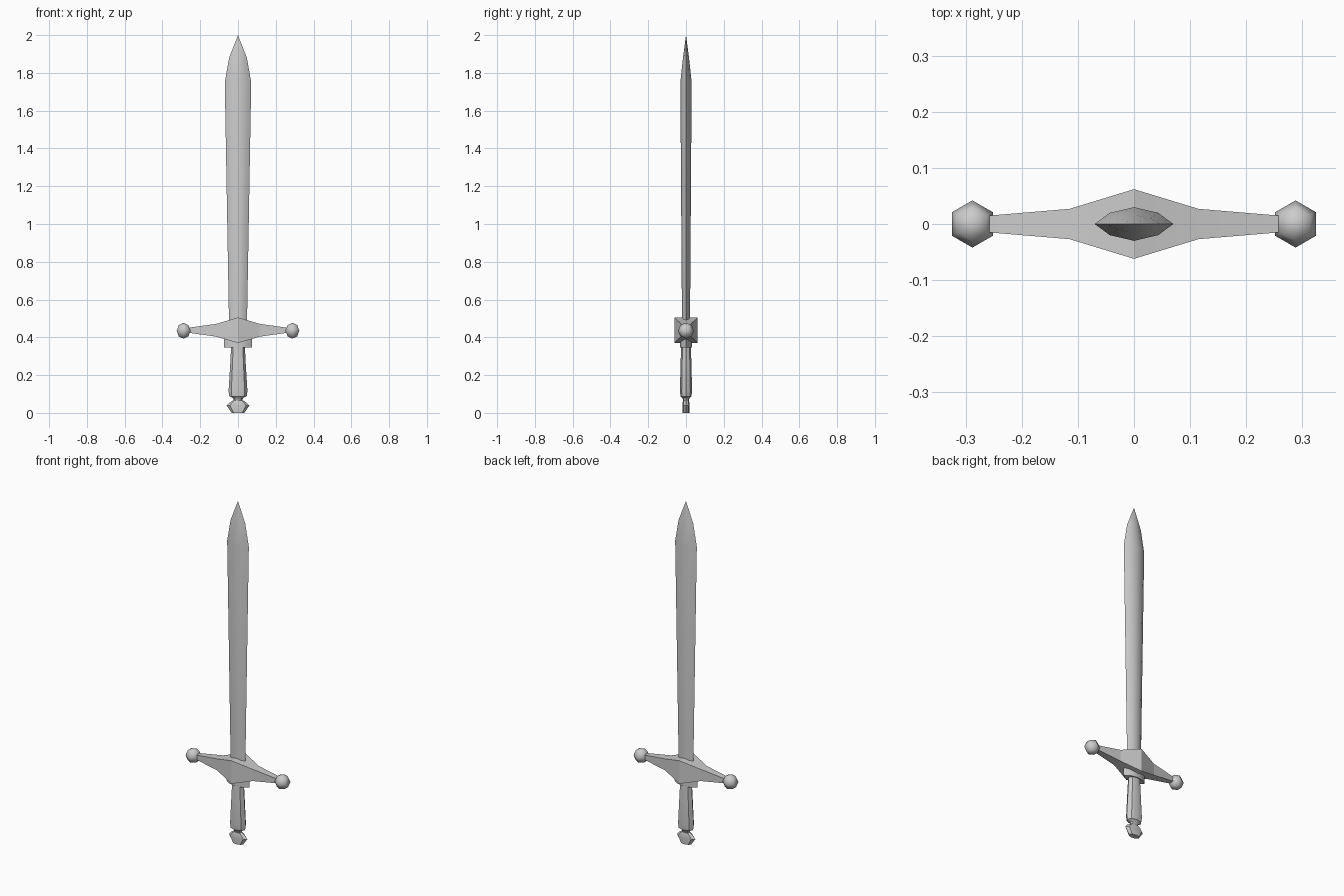
import bpy, bmesh, math

if "Cube" in bpy.data.objects:
    bpy.data.objects.remove(bpy.data.objects["Cube"])

steel = bpy.data.materials.new("grey steel")
steel.diffuse_color = (0.6, 0.6, 0.6, 1)
steel.use_nodes = True
steel.node_tree.nodes["Principled BSDF"].inputs["Base Color"].default_value = steel.diffuse_color

# Unit cross-sections
LENS = [(1, 0), (0.62, 0.66), (0, 1), (-0.62, 0.66),
        (-1, 0), (-0.62, -0.66), (0, -1), (0.62, -0.66)]
ROUND = [(math.cos(i * math.pi / 4), math.sin(i * math.pi / 4)) for i in range(8)]
SQUARE = [(1, 1), (-1, 1), (-1, -1), (1, -1)]


def finish(name, bm, angle=30):
    bmesh.ops.recalc_face_normals(bm, faces=bm.faces)
    mesh = bpy.data.meshes.new(name)
    bm.to_mesh(mesh)
    bm.free()
    mesh.materials.append(steel)
    obj = bpy.data.objects.new(name, mesh)
    bpy.context.collection.objects.link(obj)
    bpy.ops.object.select_all(action='DESELECT')
    obj.select_set(True)
    bpy.context.view_layer.objects.active = obj
    bpy.ops.object.shade_smooth_by_angle(angle=math.radians(angle))
    return obj


def loft(name, section, levels, place, tip=None, angle=30):
    """Skin scaled copies of a section; levels are (position, half_a, half_b)."""
    bm = bmesh.new()
    rings = [[bm.verts.new(place(a * ha, b * hb, p)) for a, b in section]
             for p, ha, hb in levels]
    n = len(section)
    for lo, hi in zip(rings, rings[1:]):
        for i in range(n):
            j = (i + 1) % n
            bm.faces.new((lo[i], lo[j], hi[j], hi[i]))
    bm.faces.new(rings[0][::-1])
    if tip is None:
        bm.faces.new(rings[-1])
    else:
        v = bm.verts.new(place(0, 0, tip))
        for i in range(n):
            bm.faces.new((rings[-1][i], rings[-1][(i + 1) % n], v))
    return finish(name, bm, angle)


def upright(a, b, p):
    return (a, b, p)


def sideways(a, b, p):
    return (p, a, 0.4375 + b)


# Blade widening upward, then drawn in to a point
loft("blade", LENS, [(0.44, 0.047, 0.021), (1.75, 0.07, 0.03), (1.88, 0.047, 0.016)],
     upright, tip=2.0)

# Crossguard tapering from a tall centre
half = [(0.115, 0.027, 0.034), (0.27, 0.014, 0.012)]
loft("crossguard", SQUARE,
     [(-p, a, b) for p, a, b in half[::-1]] + [(0, 0.062, 0.0675)] + half,
     sideways, angle=12)

# Guard end balls
for side, label in ((-1, "left"), (1, "right")):
    bm = bmesh.new()
    bmesh.ops.create_uvsphere(bm, u_segments=6, v_segments=4, radius=0.042)
    for v in bm.verts:
        v.co.x += side * 0.288
        v.co.z += 0.435
    finish(label + "_guard_ball", bm, 80)

# Collar under the guard
loft("collar", LENS, [(0.345, 0.073, 0.031), (0.40, 0.073, 0.031)], upright)

# Grip, swelling toward the bottom and closing to a neck
loft("grip", ROUND, [(0.06, 0.022, 0.015), (0.078, 0.026, 0.018), (0.088, 0.046, 0.029),
                     (0.115, 0.05, 0.032), (0.26, 0.041, 0.029), (0.36, 0.036, 0.025)],
     upright, angle=40)

# Flattened pommel
loft("pommel", ROUND, [(0, 0.033, 0.018), (0.038, 0.06, 0.019),
                       (0.055, 0.045, 0.018), (0.068, 0.022, 0.015)], upright)
